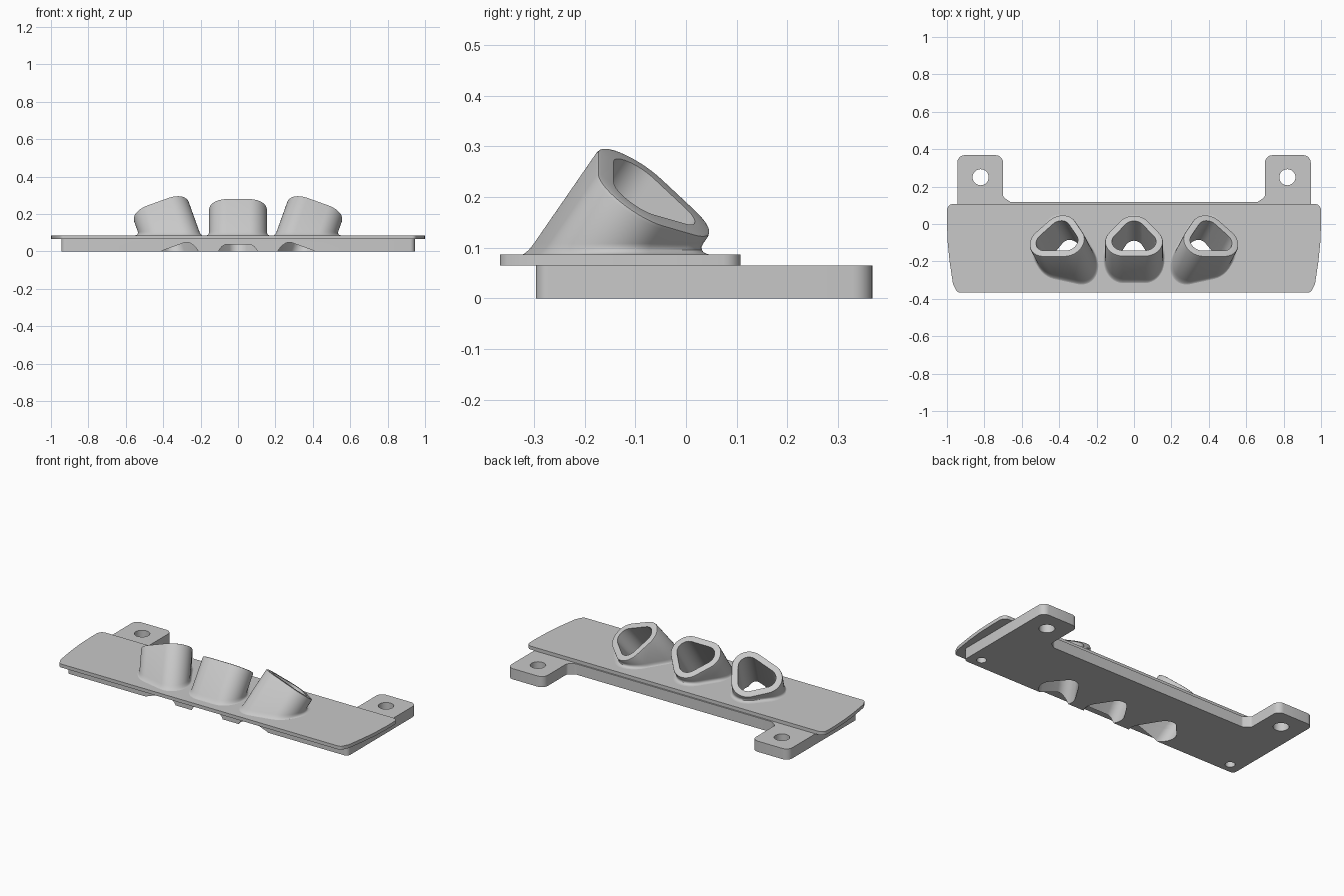
import bpy, bmesh, math
from mathutils import Vector

cube = bpy.data.objects.get("Cube")
if cube:
    bpy.data.objects.remove(cube, do_unlink=True)

GREY = (0.58, 0.58, 0.58, 1)
grey = bpy.data.materials.new("light_grey")
grey.use_nodes = True
grey.diffuse_color = GREY
grey.node_tree.nodes["Principled BSDF"].inputs["Base Color"].default_value = GREY

PLATE_MID, PLATE_TOP = 0.065, 0.086


def finish(bm, name):
    bmesh.ops.recalc_face_normals(bm, faces=bm.faces)
    mesh = bpy.data.meshes.new(name)
    bm.to_mesh(mesh)
    bm.free()
    mesh.materials.append(grey)
    obj = bpy.data.objects.new(name, mesh)
    bpy.context.collection.objects.link(obj)
    return obj


def activate(obj):
    bpy.ops.object.select_all(action='DESELECT')
    obj.select_set(True)
    bpy.context.view_layer.objects.active = obj


def smooth(obj):
    activate(obj)
    bpy.ops.object.shade_smooth_by_angle(angle=math.radians(35))


def rounded(corners, steps=6):
    """Closed outline with each (x, y, radius) corner rounded."""
    out = []
    for i, (x, y, r) in enumerate(corners):
        p = Vector((x, y))
        if r == 0:
            out.append(p)
            continue
        a = (Vector(corners[i - 1][:2]) - p).normalized()
        b = (Vector(corners[(i + 1) % len(corners)][:2]) - p).normalized()
        half = a.angle(b) / 2
        centre = p + (a + b).normalized() * (r / math.sin(half))
        start = p + a * (r / math.tan(half)) - centre
        end = p + b * (r / math.tan(half)) - centre
        for k in range(steps + 1):
            t = k / steps
            swing = start.angle(end)
            arm = start * math.sin((1 - t) * swing) + end * math.sin(t * swing)
            out.append(centre + arm / math.sin(swing))
    return out


def mirrored(half):
    return half + [(-x, y, r) for x, y, r in reversed(half)]


def plate(name, outline, z0, z1):
    bm = bmesh.new()
    face = bm.faces.new([bm.verts.new((p.x, p.y, z0)) for p in outline])
    top = bmesh.ops.extrude_face_region(bm, geom=[face])
    verts = [g for g in top["geom"] if isinstance(g, bmesh.types.BMVert)]
    bmesh.ops.translate(bm, verts=verts, vec=(0, 0, z1 - z0))
    # Extruding keeps the first face only when it is a boundary, so close the bottom
    if not any(f.calc_center_median().z < z0 + 1e-5 for f in bm.faces):
        bmesh.ops.holes_fill(bm, edges=[e for e in bm.edges if e.is_boundary])
    return finish(bm, name)


def section(radius, steps=14):
    """Rounded triangle: (point, outward direction) pairs, apex at +v."""
    edge = math.degrees(math.atan2(0.06, 0.075))
    arcs = [(0.06, -0.0375, -90, edge), (0, 0.0375, edge, 180 - edge),
            (-0.06, -0.0375, 180 - edge, 270)]
    out = []
    for cx, cy, a0, a1 in arcs:
        for k in range(steps + 1):
            a = math.radians(a0 + (a1 - a0) * k / steps)
            d = Vector((math.cos(a), math.sin(a)))
            out.append((Vector((cx, cy)) + d * radius, d))
    return out


def loft(rings, name, caps=False):
    bm = bmesh.new()
    loops = [[bm.verts.new(p) for p in ring] for ring in rings]
    n = len(loops[0])
    for a, b in zip(loops, loops[1:]):
        for i in range(n):
            j = (i + 1) % n
            bm.faces.new((a[i], a[j], b[j], b[i]))
    if caps:
        bm.faces.new(loops[0])
        bm.faces.new(loops[-1])
    return finish(bm, name)


class Frame:
    """Mouth plane of a leaning tube."""
    def __init__(self, centre, lean):
        self.c = Vector(centre)
        self.n = Vector(lean).normalized()
        self.v = (Vector((0, 1, 0)) - self.n * self.n.y).normalized()
        self.u = self.v.cross(self.n)
        self.lean = Vector((lean[0], lean[1], 0)).normalized()

    def ring(self, radius, depth):
        return [self.c + self.u * p.x + self.v * p.y - self.n * depth
                for p, d in section(radius)]

    def at_height(self, radius, z, flare=0.0):
        out = []
        for p, d in section(radius):
            q = self.c + self.u * p.x + self.v * p.y
            q = q - self.n * ((q.z - z) / self.n.z)
            side = self.u * d.x + self.v * d.y
            side.z = 0
            side.normalize()
            out.append(q + side * flare * (0.25 + 0.75 * max(0, side.dot(self.lean))))
        return out


def drill(name, x, y, r, z0, z1):
    pts = [(x + r * math.cos(k * math.tau / 32), y + r * math.sin(k * math.tau / 32))
           for k in range(32)]
    return loft([[(a, b, z) for a, b in pts] for z in (z0, z1)], name, True)


def cut(target, cutter):
    mod = target.modifiers.new("cut", 'BOOLEAN')
    mod.operation, mod.solver, mod.object = 'DIFFERENCE', 'EXACT', cutter
    activate(target)
    bpy.ops.object.modifier_apply(modifier=mod.name)


# Flat plates: bowed cover on top, base with two rear tabs below
cover = plate("cover_plate", rounded(mirrored([
    (0.945, -0.367, 0.025), (0.968, -0.32, 0), (0.986, -0.2, 0), (0.996, -0.1, 0),
    (1.0, 0, 0), (1.0, 0.108, 0.035)])), PLATE_MID, PLATE_TOP)
base = plate("base_plate", rounded(mirrored([
    (0.945, -0.296, 0.025), (0.945, 0.368, 0.04), (0.70, 0.368, 0.04),
    (0.70, 0.145, 0.02), (0.66, 0.117, 0.02)])), 0, PLATE_MID)

# Three leaning tubes, the outer two splayed outwards
OUTER, INNER, FILLET = 0.095, 0.058, 0.022
cutters = []
for name, x, z, lean_x in (("right", -0.405, 0.2, -0.36), ("middle", 0, 0.207, 0),
                           ("left", 0.405, 0.2, 0.36)):
    f = Frame((x, -0.0625, z), (lean_x, 0.69, 1))
    rings = []
    for k in range(6):
        a = k * math.pi / 10
        rings.append(f.at_height(OUTER, PLATE_TOP + FILLET * (1 - math.cos(a)),
                                 0.035 * (1 - math.sin(a))))
    rings += [f.ring(OUTER, 0.008), f.ring(OUTER - 0.002, 0.002), f.ring(OUTER - 0.008, 0),
              f.ring(INNER, 0), f.at_height(INNER, PLATE_TOP)]
    smooth(loft(rings, name + "_tube"))
    bore = loft([f.ring(INNER, 0.02), f.at_height(INNER, -0.05)], name + "_bore", True)
    cut(cover, bore)
    cut(base, bore)
    cutters.append(bore)

# Screw holes in the tabs and blind holes in the front corners of the base
for s in (-1, 1):
    for x, y, r in ((0.82, 0.25, 0.043), (0.87, -0.235, 0.027)):
        hole = drill("hole_cutter", s * x, y, r, -0.05, 0.1)
        cut(base, hole)
        cutters.append(hole)

for c in cutters:
    bpy.data.objects.remove(c, do_unlink=True)
smooth(cover)
smooth(base)
